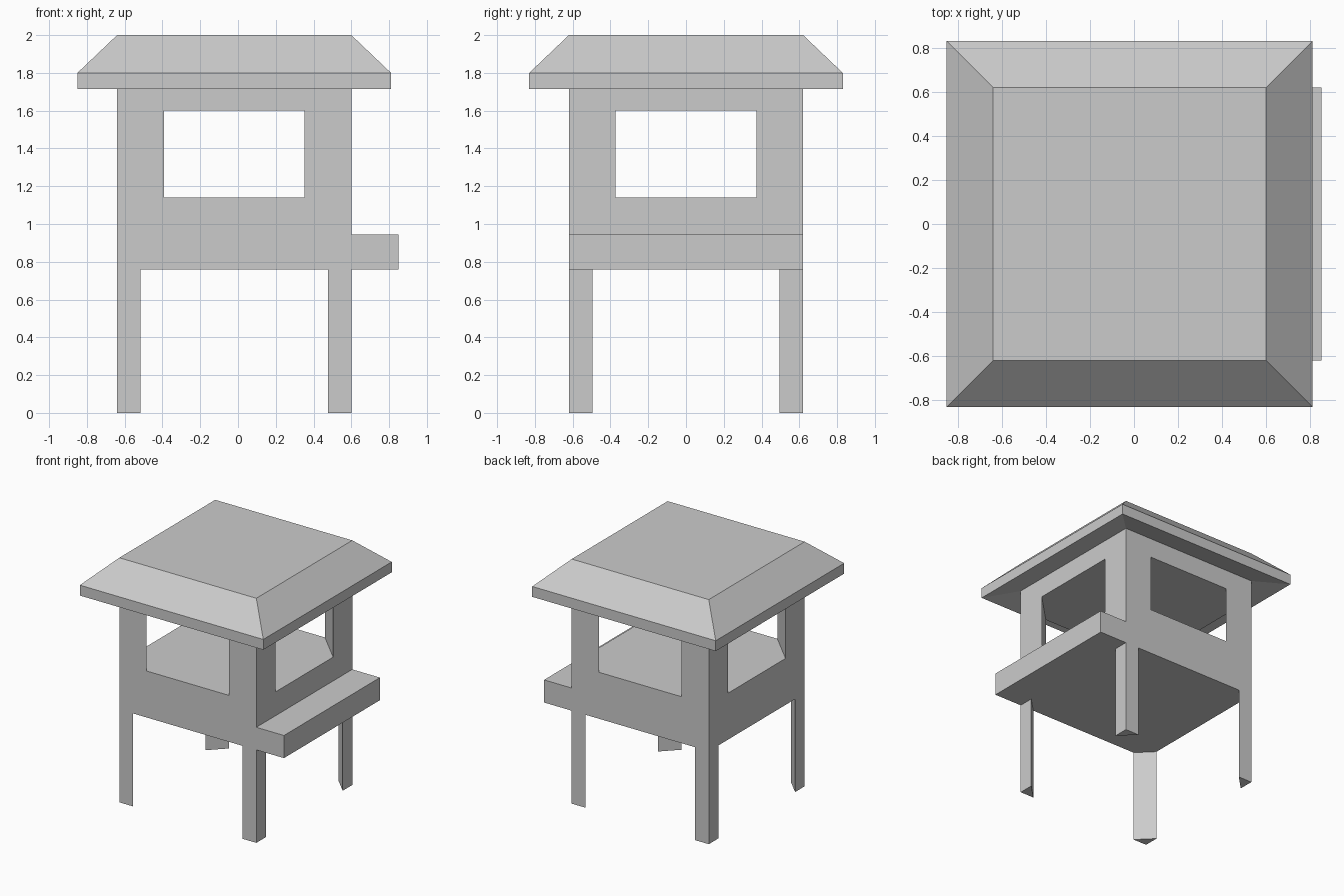
import bpy, bmesh

if "Cube" in bpy.data.objects:
    bpy.data.objects.remove(bpy.data.objects["Cube"])

CX = -0.02          # house axis; the ledge on +x shifts it off centre
HALF, EAVE = 0.62, 0.83


def loft(name, rings, bottom=True, top=True):
    """Skin a stack of (outline, z) rings with equal point counts."""
    bm = bmesh.new()
    loops = [[bm.verts.new((x + CX, y, z)) for x, y in pts] for pts, z in rings]
    n = len(loops[0])
    for a, b in zip(loops, loops[1:]):
        for i in range(n):
            j = (i + 1) % n
            bm.faces.new((a[i], a[j], b[j], b[i]))
    if bottom:
        bm.faces.new(loops[0][::-1])
    if top:
        bm.faces.new(loops[-1])
    mesh = bpy.data.meshes.new(name)
    bm.to_mesh(mesh)
    bm.free()
    obj = bpy.data.objects.new(name, mesh)
    bpy.context.collection.objects.link(obj)
    return obj


def square(h):
    return [(-h, -h), (h, -h), (h, h), (-h, h)]


def corner(sx, sy, w):
    """Right triangle sitting in one corner of the house, counter-clockwise."""
    x, y = sx * HALF, sy * HALF
    pts = [(x, y), (x - sx * w, y), (x, y - sy * w)]
    return pts if sx * sy > 0 else pts[::-1]


# Solid base and the lintel block above the openings
loft("base", [(square(HALF), 0.76), (square(HALF), 1.14)])
loft("lintel", [(square(HALF), 1.60), (square(HALF), 1.76)], top=False)

# Roof: sloping underside, fascia, hipped slope, flat top
loft("roof", [(square(HALF), 1.76), (square(EAVE), 1.715),
              (square(EAVE), 1.80), (square(HALF), 2.0)], bottom=False)

# Triangular legs and window posts at every corner
for sy, row in ((-1, "front"), (1, "back")):
    for sx, side in ((-1, "left"), (1, "right")):
        leg = corner(sx, sy, 0.124)
        loft(f"{row}_{side}_leg", [(leg, 0.0), (leg, 0.76)], top=False)
        post = corner(sx, sy, 0.248)
        loft(f"{row}_{side}_post", [(post, 1.14), (post, 1.60)], bottom=False, top=False)

# Ledge along the right side
ledge = [(HALF, -HALF), (0.87, -HALF), (0.87, HALF), (HALF, HALF)]
loft("ledge", [(ledge, 0.76), (ledge, 0.945)])
